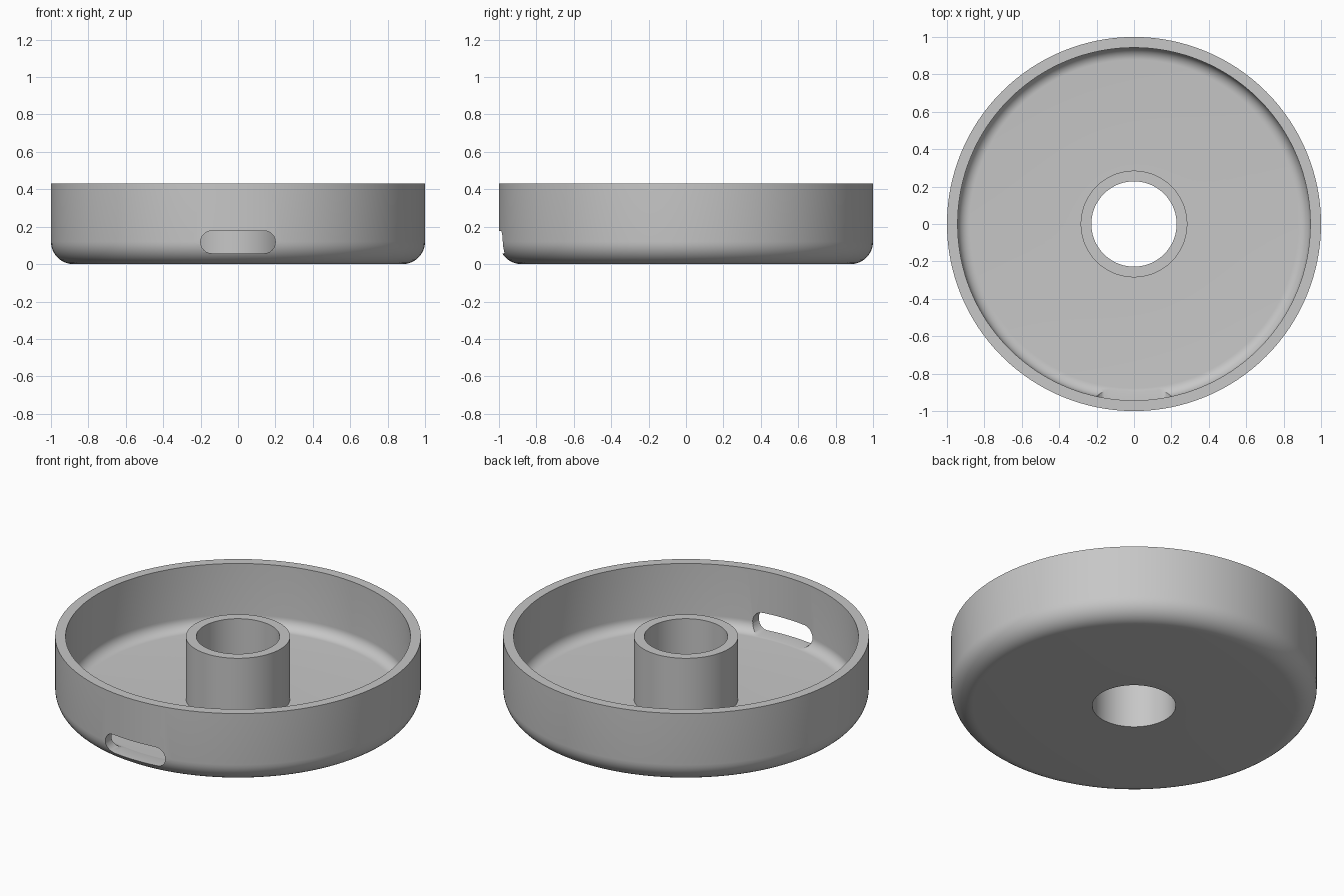
import bpy, bmesh, math
from mathutils import Vector, Matrix

cube = bpy.data.objects.get("Cube")
if cube:
    bpy.data.objects.remove(cube, do_unlink=True)

# Main sizes
HEIGHT, FLOOR = 0.43, 0.055
OUTER, INNER = 1.0, 0.943
HUB, BORE = 0.285, 0.228
ROUND_OUT, ROUND_IN = 0.12, 0.065

grey = bpy.data.materials.new("plain_grey")
grey.use_nodes = True
colour = (0.57, 0.57, 0.57, 1)
grey.diffuse_color = colour
grey.node_tree.nodes["Principled BSDF"].inputs["Base Color"].default_value = colour


def add_object(name, bm):
    bmesh.ops.recalc_face_normals(bm, faces=bm.faces)
    mesh = bpy.data.meshes.new(name)
    bm.to_mesh(mesh)
    bm.free()
    mesh.materials.append(grey)
    obj = bpy.data.objects.new(name, mesh)
    bpy.context.collection.objects.link(obj)
    return obj


def corner(radius, size, bottom, steps=10):
    """Quarter round from the flat bottom up to the wall."""
    turns = [math.pi / 2 * i / steps for i in range(steps + 1)]
    return [(radius - size + size * math.sin(t),
             bottom + size - size * math.cos(t)) for t in turns]


def lathe(name, profile, steps=128):
    """Closed ring of the profile turned around the z axis."""
    bm = bmesh.new()
    rings = []
    for i in range(steps):
        a = 2 * math.pi * i / steps
        rings.append([bm.verts.new((r * math.cos(a), r * math.sin(a), z))
                      for r, z in profile])
    n = len(profile)
    for i in range(steps):
        here, there = rings[i], rings[(i + 1) % steps]
        for j in range(n):
            k = (j + 1) % n
            bm.faces.new((here[j], there[j], there[k], here[k]))
    return add_object(name, bm)


# Round tray with wall, floor and hollow hub in one section
section = [(BORE, 0)] + corner(OUTER, ROUND_OUT, 0)
section += [(OUTER, HEIGHT), (INNER, HEIGHT)]
section += corner(INNER, ROUND_IN, FLOOR)[::-1]
section += [(HUB, FLOOR), (HUB, HEIGHT), (BORE, HEIGHT)]
tray = lathe("round_tray", section)

# Rounded slot through the front wall
bm = bmesh.new()
half, radius, middle = 0.14, 0.06, 0.118
outline = []
for side, start in ((1, -math.pi / 2), (-1, math.pi / 2)):
    for i in range(13):
        a = start + math.pi * i / 12
        outline.append(bm.verts.new((side * half + radius * math.cos(a), -1.2,
                                     middle + radius * math.sin(a))))
cap = bm.faces.new(outline)
extruded = bmesh.ops.extrude_face_region(bm, geom=[cap], use_keep_orig=True)
moved = [g for g in extruded["geom"] if isinstance(g, bmesh.types.BMVert)]
bmesh.ops.translate(bm, verts=moved, vec=(0, 0.6, 0))
cutter = add_object("slot_cutter", bm)

cut = tray.modifiers.new("front_slot", 'BOOLEAN')
cut.object = cutter
cut.operation = 'DIFFERENCE'
cut.solver = 'EXACT'

bpy.ops.object.select_all(action='DESELECT')
bpy.context.view_layer.objects.active = tray
tray.select_set(True)
bpy.ops.object.modifier_apply(modifier=cut.name)
bpy.data.objects.remove(cutter, do_unlink=True)
bpy.ops.object.shade_smooth_by_angle(angle=math.radians(30))
